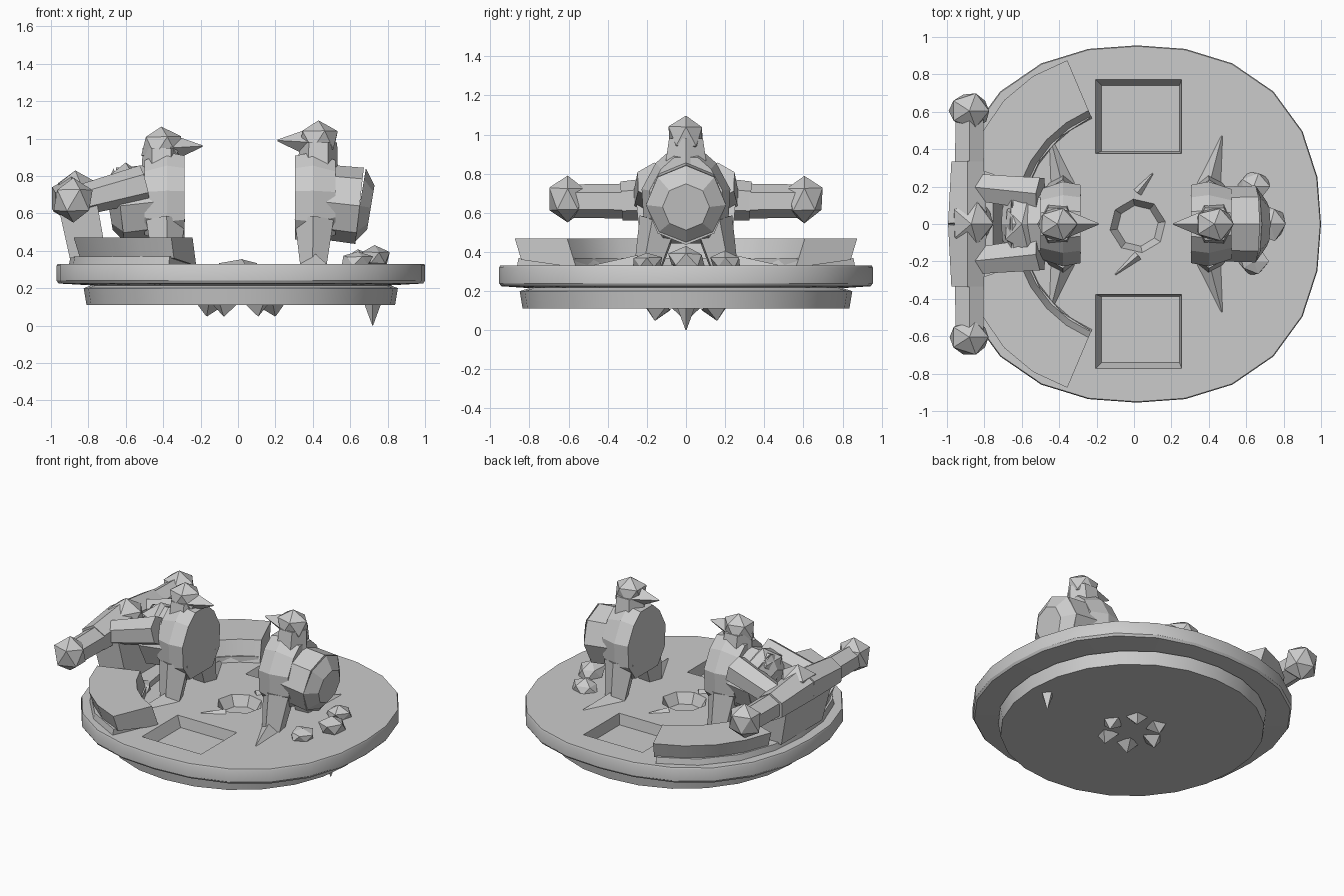
import bpy, bmesh, math, random
from mathutils import Vector, Matrix

random.seed(4)
cube = bpy.data.objects.get("Cube")
if cube:
    bpy.data.objects.remove(cube, do_unlink=True)

stone = bpy.data.materials.new("stone_grey")
stone.use_nodes = True
GREY = (0.6, 0.6, 0.6, 1)
stone.diffuse_color = GREY
stone.node_tree.nodes["Principled BSDF"].inputs["Base Color"].default_value = GREY


def finish(name, bm, smooth=False):
    bmesh.ops.recalc_face_normals(bm, faces=bm.faces)
    me = bpy.data.meshes.new(name)
    bm.to_mesh(me)
    bm.free()
    me.materials.append(stone)
    ob = bpy.data.objects.new(name, me)
    bpy.context.collection.objects.link(ob)
    if smooth:
        bpy.ops.object.select_all(action='DESELECT')
        ob.select_set(True)
        bpy.context.view_layer.objects.active = ob
        bpy.ops.object.shade_smooth_by_angle(angle=math.radians(28))
    return ob


def skin(name, rows, smooth=False):
    """Closed tube through rows of points, capped at both ends."""
    bm = bmesh.new()
    rows = [[bm.verts.new(p) for p in row] for row in rows]
    for a, b in zip(rows, rows[1:]):
        for i in range(len(a)):
            j = (i + 1) % len(a)
            bm.faces.new((a[i], a[j], b[j], b[i]))
    bm.faces.new(rows[0])
    bm.faces.new(rows[-1])
    return finish(name, bm, smooth)


def bulge(a, power):
    """Radius factor that fills out the diagonals of a round outline."""
    return (abs(math.cos(a)) ** power + abs(math.sin(a)) ** power) ** (-1 / power)


def loft(name, rings, n, phase=0.0, smooth=False, powers=None):
    """Stack of rings (centre x, y, z, radius x, radius y), optionally squarish."""
    rows = []
    for k, (cx, cy, z, rx, ry) in enumerate(rings):
        row = []
        for i in range(n):
            a = 2 * math.pi * (i + phase) / n
            f = bulge(a, powers[k]) if powers else 1
            row.append((cx + f * rx * math.cos(a), cy + f * ry * math.sin(a), z))
        rows.append(row)
    return skin(name, rows, smooth)


def limb(name, p, q, r1, r2, n=6):
    """Tapered prism from p to q."""
    p, q = Vector(p), Vector(q)
    d = q - p
    m = Matrix.Translation((p + q) / 2) @ d.to_track_quat('Z', 'Y').to_matrix().to_4x4()
    bm = bmesh.new()
    bmesh.ops.create_cone(bm, cap_ends=True, segments=n, radius1=r1, radius2=r2, depth=d.length, matrix=m)
    return finish(name, bm)


def rock(name, loc, size, jitter=0.1):
    """Faceted lump with half sizes along each axis."""
    bm = bmesh.new()
    bmesh.ops.create_icosphere(bm, subdivisions=1, radius=1)
    for v in bm.verts:
        k = 1 + random.uniform(-jitter, jitter)
        v.co = Vector([c * s * k + o for c, s, o in zip(v.co, size, loc)])
    return finish(name, bm)


def cut(target, cutter):
    mod = target.modifiers.new("cut", 'BOOLEAN')
    mod.operation = 'DIFFERENCE'
    mod.solver = 'EXACT'
    mod.object = cutter
    bpy.context.view_layer.objects.active = target
    bpy.ops.object.modifier_apply(modifier=mod.name)
    bpy.data.objects.remove(cutter, do_unlink=True)


# Round base with a narrower foot
C = 0.015
RIM = 2.32
profile = [(0.11, 0.825, 0.835), (0.2, 0.84, 0.85), (0.215, 0.8, 0.8), (0.225, 0.975, 0.945),
           (0.24, 0.985, 0.955), (0.32, 0.985, 0.955), (0.33, 0.98, 0.95)]
base = loft("round_base", [(C, 0, z, rx, ry) for z, rx, ry in profile], 24, 0, True,
            [2.08] * 3 + [RIM] * 4)

# Two square pockets with sloping walls, and the centre pit
for s in (1, -1):
    cut(base, loft("pocket_cutter", [(0.035, s * 0.565, 0.255, 0.295, 0.25),
                                     (0.025, s * 0.575, 0.33, 0.325, 0.28),
                                     (0.025, s * 0.575, 0.4, 0.325, 0.28)], 4, 0.5))
cut(base, loft("pit_cutter", [(0.02, -0.01, 0.26, 0.11, 0.11), (0.02, -0.01, 0.4, 0.19, 0.18)], 8, 0.2))

# Low ridges beside the pit
for s in (1, -1):
    limb("pit_ridge", (0.02, s * 0.17, 0.315), (0.1 * s, s * 0.27, 0.33), 0.04, 0.004, 4)

# Spikes under the base
for i in range(6):
    a = math.pi * i / 3
    x, y = C + 0.17 * math.cos(a), 0.17 * math.sin(a)
    limb("under_spike", (x, y, 0.12), (x * 1.08, y * 1.08, 0.05), 0.08, 0.003, 4)
limb("tail_spike", (0.72, 0, 0.13), (0.72, 0, 0.0), 0.05, 0.002, 4)


# Curved bench along the right rim; its outer wall follows the rim outline
def arc(name, a0, a1, section, steps):
    rows = []
    for i in range(steps + 1):
        a = math.radians(a0 + (a1 - a0) * i / steps)
        row = []
        for r, z in section:
            f = r * bulge(a, RIM) if r > 0.8 else r
            row.append((C + f * math.cos(a), f * math.sin(a), z))
        rows.append(row)
    skin(name, rows, True)


arc("bench_step", 114, 246, [(0.62, 0.32), (0.92, 0.32), (0.91, 0.37), (0.62, 0.37)], 8)
for side, (a0, a1) in {"left": (113, 161), "right": (247, 199)}.items():
    arc("bench_" + side, a0, a1, [(0.61, 0.32), (0.89, 0.36), (0.925, 0.47), (0.66, 0.47)], 4)


# Two flat-fronted figures facing each other; d is the outward direction along x
half = [(0.13, 0.45), (0.21, 0.56), (0.22, 0.72), (0.15, 0.85), (0.07, 0.92)]
outline = half + [(-y, z) for y, z in reversed(half)]


def figure(name, d, shift, top):
    def X(x):
        return d * (x + shift)
    skin(name + "_body", [[(X(x), y * k, 0.68 + (z - 0.68) * k) for y, z in outline]
                          for x, k in ((0.305, 0.95), (0.4, 1.03), (0.52, 0.85))])
    loft(name + "_neck", [(X(0.425), 0, 0.8, 0.11, 0.13), (X(0.43), 0, top - 0.11, 0.1, 0.1)], 6)
    rock(name + "_head", (X(0.43), 0, top - 0.1), (0.115, 0.1, 0.11), 0.06)
    limb(name + "_beak", (X(0.38), 0, top - 0.11), (X(0.21), 0, top - 0.1), 0.075, 0.004, 4)
    for s in (1, -1):
        limb(name + "_leg", (X(0.41), s * 0.13, 0.56), (X(0.405), s * 0.19, 0.32), 0.11, 0.075, 5)
        limb(name + "_foot", (X(0.4), s * 0.2, 0.325), (X(0.47), s * 0.47, 0.33), 0.07, 0.004, 4)
        rock(name + "_stone", (X(0.64), s * 0.2, 0.345), (0.09, 0.08, 0.055), 0.2)
    limb(name + "_pack", (X(0.47), 0, 0.66), (X(0.65), 0, 0.64), 0.2, 0.205, 8)
    limb(name + "_pack_cap", (X(0.65), 0, 0.64), (X(0.71), 0, 0.63), 0.205, 0.12, 8)


figure("left_figure", 1, 0, 1.09)
figure("right_figure", -1, -0.02, 1.06)
rock("low_stone", (0.73, 0, 0.36), (0.08, 0.1, 0.065), 0.15)

# Long bar with a ball at each end, carried behind the right figure
for s in (1, -1):
    rock("bar_ball", (-0.88, s * 0.605, 0.67), (0.12, 0.105, 0.125), 0.05)
    limb("bar_end", (-0.88, s * 0.6, 0.66), (-0.88, s * 0.25, 0.66), 0.085, 0.09)
    limb("bar_grip", (-0.89, s * 0.33, 0.66), (-0.89, 0, 0.68), 0.1, 0.12)
    limb("bar_arm", (-0.5, s * 0.16, 0.76), (-0.88, s * 0.2, 0.66), 0.1, 0.08)
loft("bar_skirt", [(-0.8, 0, 0.36, 0.14, 0.32), (-0.86, 0, 0.66, 0.15, 0.36)], 4, 0.5)
rock("bar_centre", (-0.87, 0, 0.7), (0.12, 0.14, 0.13), 0.1)
rock("back_lump", (-0.6, 0, 0.74), (0.12, 0.16, 0.14), 0.1)
